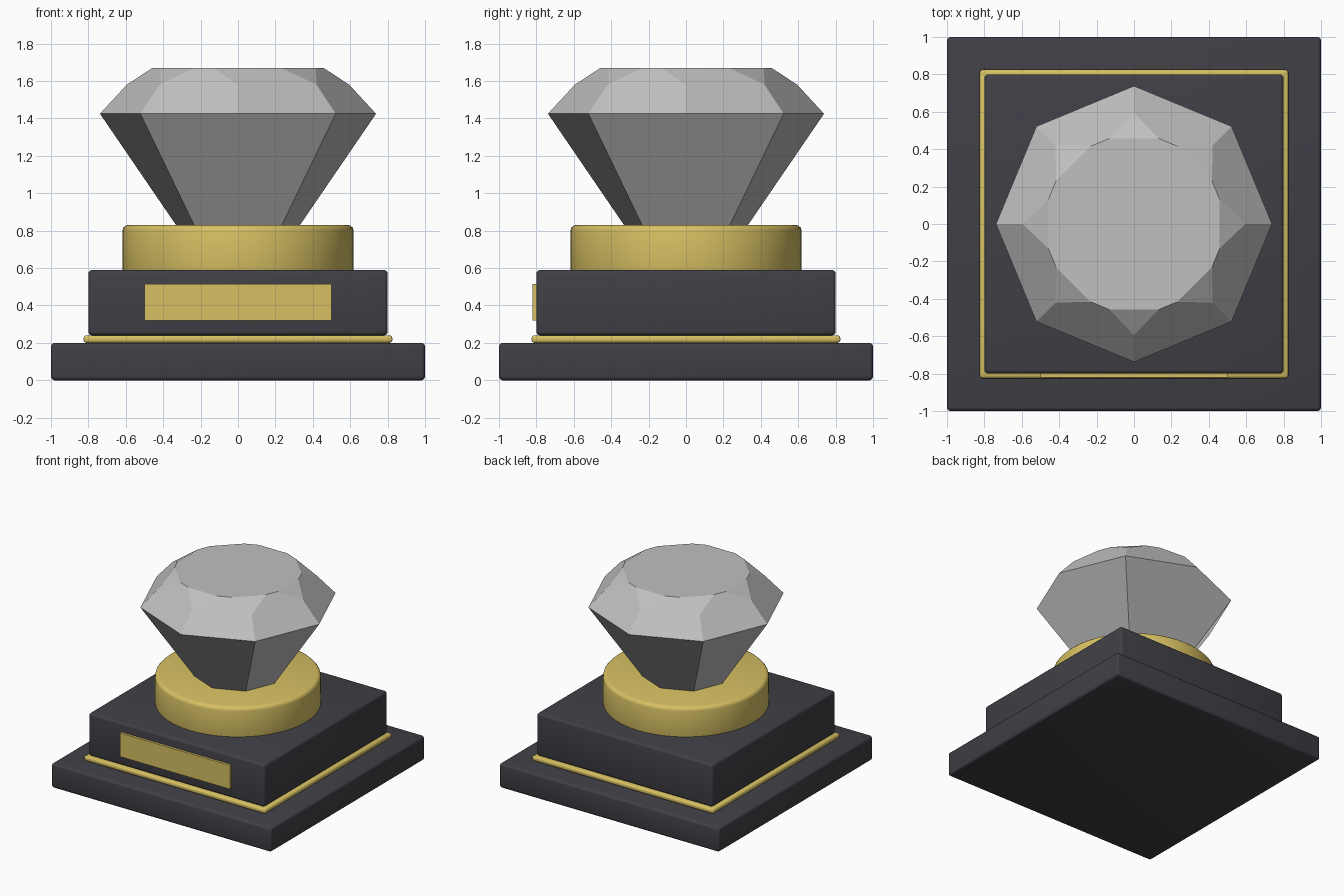
import bpy, bmesh, math

if "Cube" in bpy.data.objects:
    bpy.data.objects.remove(bpy.data.objects["Cube"])


def material(name, rgb):
    m = bpy.data.materials.new(name)
    m.diffuse_color = (*rgb, 1)
    m.use_nodes = True
    m.node_tree.nodes["Principled BSDF"].inputs["Base Color"].default_value = m.diffuse_color
    return m


BLACK = material("charcoal", (0.051, 0.050, 0.061))
GOLD = material("gold", (0.68, 0.53, 0.125))
SILVER = material("crystal grey", (0.53, 0.53, 0.53))


def finish(obj, name, mat, bevel=0.0, segments=3):
    """Name, colour, round and smooth the active object."""
    obj.name = name
    obj.data.materials.append(mat)
    if bevel:
        mod = obj.modifiers.new("rounded_edges", 'BEVEL')
        mod.width = bevel
        mod.segments = segments
        mod.limit_method = 'ANGLE'
        bpy.ops.object.modifier_apply(modifier=mod.name)
    bpy.ops.object.shade_smooth_by_angle(angle=math.radians(35))


def block(name, mat, lo, hi, bevel=0.0):
    bpy.ops.mesh.primitive_cube_add(size=1)
    obj = bpy.context.object
    for v in obj.data.vertices:
        v.co = [(a + b) / 2 + c * (b - a) for a, b, c in zip(lo, hi, v.co)]
    finish(obj, name, mat, bevel)


# Stepped plinth with gold trim and a front plaque
block("base_slab", BLACK, (-1, -1, 0), (1, 1, 0.2), 0.02)
block("gold_trim", GOLD, (-0.825, -0.825, 0.2), (0.825, 0.825, 0.24), 0.015)
block("upper_plinth", BLACK, (-0.8, -0.8, 0.24), (0.8, 0.8, 0.59), 0.02)
block("plaque", GOLD, (-0.5, -0.82, 0.32), (0.5, -0.79, 0.515))

# Round collar holding the gem
bpy.ops.mesh.primitive_cylinder_add(vertices=48, radius=0.618, depth=0.28,
                                    location=(0, 0, 0.69))
finish(bpy.context.object, "collar", GOLD, 0.03)

# Faceted gem: kite-shaped lower facets, cut crown and flat table
GIRDLE_R, GIRDLE_Z = 0.738, 1.425
CORNER_R, CORNER_Z = 0.595, 1.58
TABLE_R, TABLE_Z = 0.512, 1.67
CUT = 0.36          # share of each table edge removed at a corner


def ring_point(r, i, z):
    a = i * math.pi / 4
    return (r * math.cos(a), r * math.sin(a), z)


bm = bmesh.new()
girdle = [bm.verts.new(ring_point(GIRDLE_R, i, GIRDLE_Z)) for i in range(8)]
corner = [bm.verts.new(ring_point(CORNER_R, i, CORNER_Z)) for i in range(8)]
apex = bm.verts.new((0, 0, 0.345))
table = []
for i in range(8):
    p, q = ring_point(TABLE_R, i, TABLE_Z), ring_point(TABLE_R, i + 1, TABLE_Z)
    for t in (CUT, 1 - CUT):
        table.append(bm.verts.new([a + (b - a) * t for a, b in zip(p, q)]))
for i in range(8):
    j = (i + 1) % 8
    bm.faces.new((girdle[i], girdle[j], corner[j], table[2 * i + 1],
                  table[2 * i], corner[i]))
    bm.faces.new((corner[i], table[2 * i], table[2 * i - 1]))
for i in range(0, 8, 2):
    bm.faces.new((girdle[i], girdle[i - 1], apex, girdle[i + 1]))
bm.faces.new(table)
bmesh.ops.recalc_face_normals(bm, faces=bm.faces)
mesh = bpy.data.meshes.new("gem")
bm.to_mesh(mesh)
bm.free()
mesh.materials.append(SILVER)
gem = bpy.data.objects.new("gem", mesh)
bpy.context.collection.objects.link(gem)
